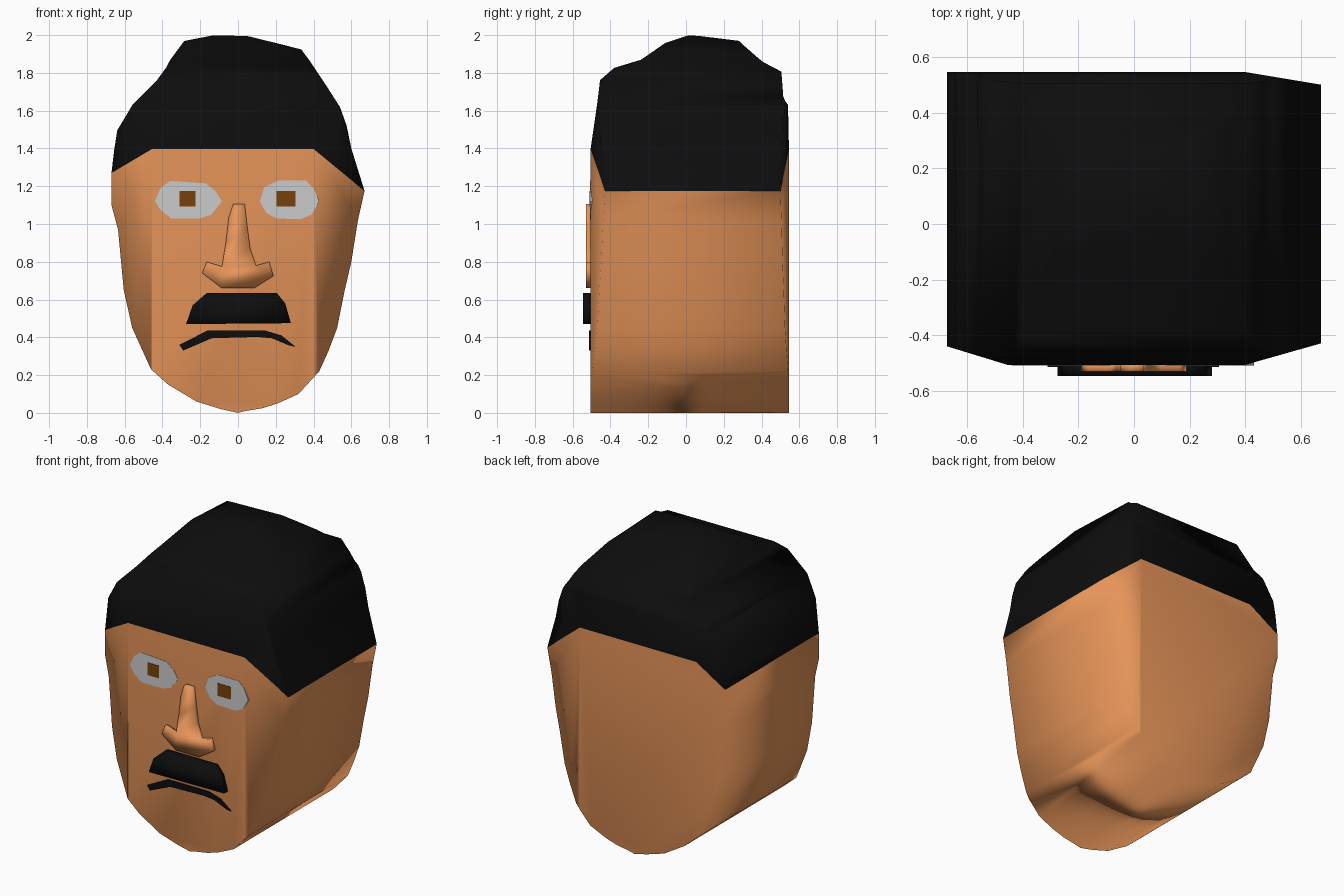
import bpy, bmesh

if "Cube" in bpy.data.objects:
    bpy.data.objects.remove(bpy.data.objects["Cube"])


def material(name, rgb):
    m = bpy.data.materials.new(name)
    m.diffuse_color = (*rgb, 1)
    m.use_nodes = True
    m.node_tree.nodes["Principled BSDF"].inputs["Base Color"].default_value = m.diffuse_color
    return m


SKIN = material("skin", (0.8, 0.3, 0.1))
HAIR = material("hair_black", (0.004, 0.004, 0.004))
EYE = material("eye_white", (0.8, 0.8, 0.8))
IRIS = material("iris_brown", (0.18, 0.055, 0.003))


def prism(name, pts, axis, lo, hi, mat=None):
    """Extrude a 2D polygon along an axis: x -> (y,z), y -> (x,z), z -> (x,y)."""
    place = {"x": lambda a, b, t: (t, a, b),
             "y": lambda a, b, t: (a, t, b),
             "z": lambda a, b, t: (a, b, t)}[axis]
    bm = bmesh.new()
    n = len(pts)
    near = [bm.verts.new(place(a, b, lo)) for a, b in pts]
    far = [bm.verts.new(place(a, b, hi)) for a, b in pts]
    bm.faces.new(near)
    bm.faces.new(far)
    for i in range(n):
        j = (i + 1) % n
        bm.faces.new((near[i], near[j], far[j], far[i]))
    bmesh.ops.recalc_face_normals(bm, faces=bm.faces)
    me = bpy.data.meshes.new(name)
    bm.to_mesh(me)
    bm.free()
    ob = bpy.data.objects.new(name, me)
    bpy.context.collection.objects.link(ob)
    if mat:
        me.materials.append(mat)
    return ob


def activate(ob):
    bpy.ops.object.select_all(action="DESELECT")
    ob.select_set(True)
    bpy.context.view_layer.objects.active = ob


def intersect(ob, cutter):
    activate(ob)
    mod = ob.modifiers.new("trim", "BOOLEAN")
    mod.operation = "INTERSECT"
    mod.solver = "EXACT"
    mod.object = cutter
    bpy.ops.object.modifier_apply(modifier=mod.name)


# Outlines: hairline, crown and jaw seen from the front
hairline = [(-0.67, 1.27), (-0.455, 1.397), (0.4, 1.397), (0.67, 1.175)]
crown = [(0.6, 1.4), (0.575, 1.55), (0.54, 1.67), (0.465, 1.8), (0.335, 1.94),
         (0.2, 1.965), (0.05, 1.995), (-0.13, 2.0), (-0.285, 1.975),
         (-0.4, 1.85), (-0.56, 1.685), (-0.64, 1.52)]
jaw = [(-0.67, 1.1), (-0.635, 0.97), (-0.605, 0.65), (-0.56, 0.45),
       (-0.46, 0.23), (-0.37, 0.15), (-0.22, 0.06), (-0.09, 0.02), (0, 0),
       (0.04, 0.01), (0.13, 0.025), (0.21, 0.05), (0.32, 0.1), (0.43, 0.22),
       (0.48, 0.33), (0.525, 0.45), (0.565, 0.65), (0.6, 0.8), (0.635, 1.02)]
hair = prism("hair", hairline + crown, "y", -1, 1, HAIR)
head = prism("head", hairline[::-1] + jaw, "y", -1, 1, SKIN)

# Trimming solids: chamfered plan and side profile of the crown
plan = prism("plan_cutter", [(-0.7, -0.43), (-0.455, -0.505), (0.4, -0.505),
                             (0.7, -0.42), (0.7, 0.495), (0.4, 0.545),
                             (-0.7, 0.545)], "z", -1, 3)
side = prism("side_cutter", [(-0.8, 1.0), (-0.8, 1.397), (-0.505, 1.397),
                             (-0.455, 1.82), (-0.38, 1.87), (-0.24, 1.895),
                             (-0.11, 1.965), (0.02, 2.0), (0.28, 1.98),
                             (0.41, 1.9), (0.505, 1.865), (0.515, 1.74),
                             (0.54, 1.68), (0.545, 1.397), (0.8, 1.397),
                             (0.8, 1.0)], "x", -2, 2)
intersect(hair, plan)
intersect(hair, side)
intersect(head, plan)
for cutter in (plan, side):
    bpy.data.objects.remove(cutter)


def on_hairline(co):
    for (x0, z0), (x1, z1) in zip(hairline, hairline[1:]):
        if x0 - 1e-3 <= co.x <= x1 + 1e-3:
            if abs(z0 + (z1 - z0) * (co.x - x0) / (x1 - x0) - co.z) < 2e-3:
                return True
    return False


# Open the hidden joint, round off the crown corners, then smooth
for ob in (hair, head):
    bm = bmesh.new()
    bm.from_mesh(ob.data)
    inner = [f for f in bm.faces if all(on_hairline(v.co) for v in f.verts)]
    bmesh.ops.delete(bm, geom=inner, context="FACES")
    bmesh.ops.remove_doubles(bm, verts=bm.verts, dist=0.001)
    for v in bm.verts:
        fade = min(max((v.co.z - 1.4) / 0.4, 0), 1)
        v.co.z -= 0.3 * fade * abs(v.co.x * v.co.y)
    bm.to_mesh(ob.data)
    bm.free()
    activate(ob)
    bpy.ops.object.shade_smooth()
    ob.modifiers.new("weighted", "WEIGHTED_NORMAL")

# Eyes and irises
prism("left_eye", [(-0.44, 1.12), (-0.41, 1.19), (-0.36, 1.228), (-0.17, 1.215),
                   (-0.12, 1.175), (-0.085, 1.12), (-0.14, 1.05), (-0.2, 1.03),
                   (-0.355, 1.03), (-0.41, 1.075)], "y", -0.507, -0.5, EYE)
prism("right_eye", [(0.115, 1.12), (0.14, 1.195), (0.21, 1.23), (0.36, 1.23),
                    (0.4, 1.19), (0.43, 1.12), (0.39, 1.05), (0.33, 1.025),
                    (0.2, 1.03), (0.15, 1.06)], "y", -0.507, -0.495, EYE)
for name, x0, x1 in (("left_iris", -0.31, -0.225), ("right_iris", 0.205, 0.305)):
    prism(name, [(x0, 1.092), (x1, 1.092), (x1, 1.175), (x0, 1.175)],
          "y", -0.51, -0.5, IRIS)

# Nose, moustache and mouth
nose = prism("nose", [(-0.025, 1.107), (0.035, 1.107), (0.05, 0.98), (0.065, 0.87),
                      (0.095, 0.78), (0.165, 0.8), (0.188, 0.725), (0.085, 0.66),
                      (-0.085, 0.66), (-0.19, 0.74), (-0.165, 0.8),
                      (-0.085, 0.775), (-0.065, 0.9), (-0.05, 1.03)],
             "y", -0.53, -0.5, SKIN)
activate(nose)
bpy.ops.object.shade_smooth()
moustache = prism("moustache", [(-0.165, 0.635), (0.205, 0.635), (0.25, 0.58),
                                (0.28, 0.475), (-0.275, 0.47), (-0.24, 0.57)],
                  "y", -0.545, -0.5, HAIR)
activate(moustache)
bpy.ops.object.shade_smooth()
prism("mouth", [(-0.31, 0.36), (-0.16, 0.437), (0.14, 0.437), (0.23, 0.41),
                (0.305, 0.35), (0.27, 0.357), (0.18, 0.395), (0.1, 0.402),
                (-0.14, 0.395), (-0.29, 0.33)], "y", -0.513, -0.5, HAIR)
